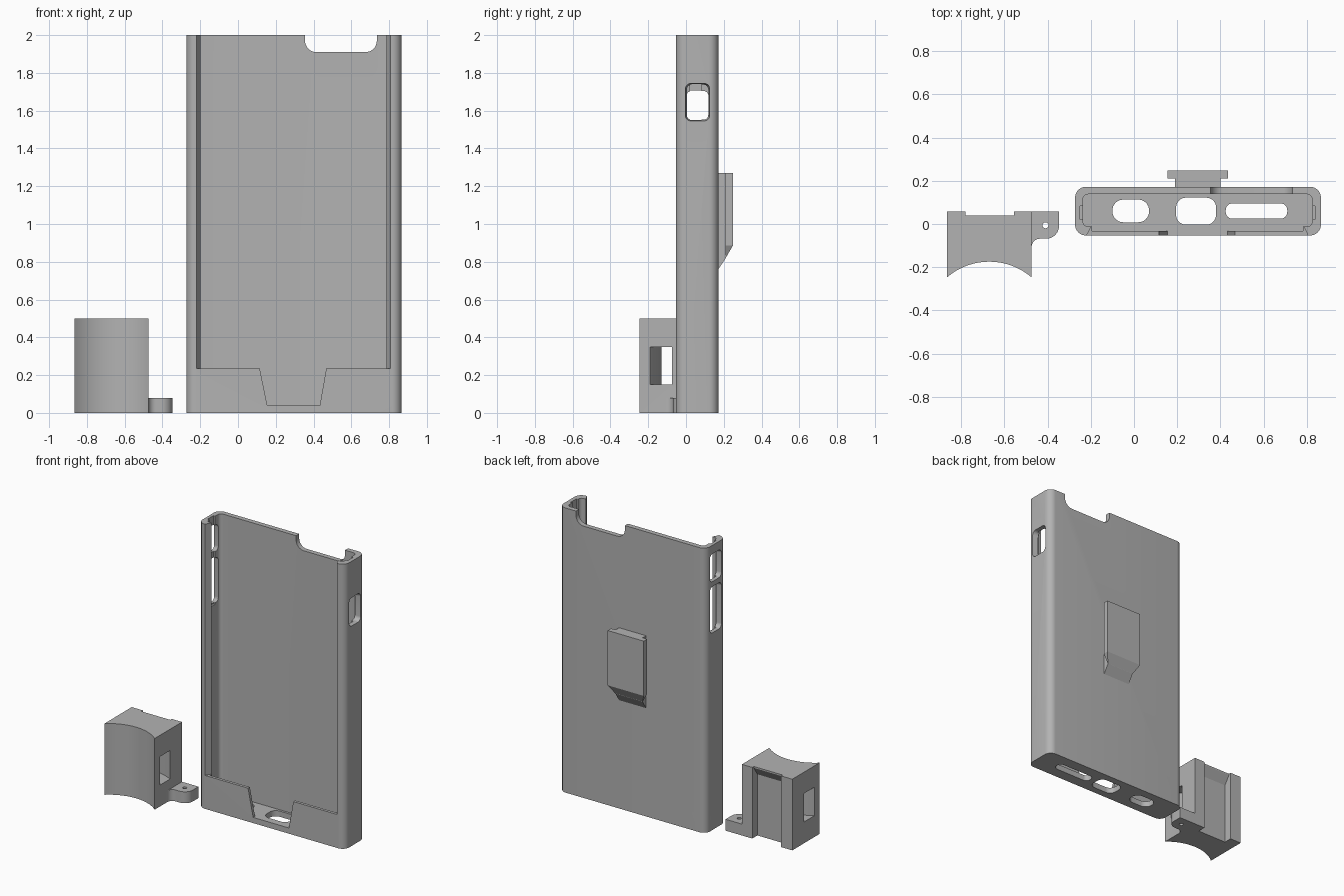
import bpy, bmesh
from math import sin, cos, pi, asin
from mathutils import Vector

cube = bpy.data.objects.get("Cube")
if cube:
    bpy.data.objects.remove(cube, do_unlink=True)

gray = bpy.data.materials.new("matte gray")
gray.use_nodes = True
gray.diffuse_color = (0.45, 0.45, 0.45, 1)
gray.node_tree.nodes["Principled BSDF"].inputs["Base Color"].default_value = gray.diffuse_color


def finish(name, bm):
    bmesh.ops.recalc_face_normals(bm, faces=bm.faces)
    mesh = bpy.data.meshes.new(name)
    bm.to_mesh(mesh)
    bm.free()
    mesh.materials.append(gray)
    ob = bpy.data.objects.new(name, mesh)
    bpy.context.collection.objects.link(ob)
    return ob


def prism(name, axis, lo, hi, outline, far=None):
    """Solid between an outline at lo and another (or the same) at hi."""
    def place(p, t):
        a, b = p
        return {"x": (t, a, b), "y": (a, t, b), "z": (a, b, t)}[axis]
    bm = bmesh.new()
    r0 = [bm.verts.new(place(p, lo)) for p in outline]
    r1 = [bm.verts.new(place(p, hi)) for p in (far or outline)]
    bm.faces.new(r0)
    bm.faces.new(r1)
    n = len(r0)
    for i in range(n):
        j = (i + 1) % n
        bm.faces.new((r0[i], r0[j], r1[j], r1[i]))
    return finish(name, bm)


def arc(cx, cy, r, a0, a1, n=8):
    return [(cx + r * cos(a0 + (a1 - a0) * i / n),
             cy + r * sin(a0 + (a1 - a0) * i / n)) for i in range(n + 1)]


def rect(a0, a1, b0, b1, r=0, n=8):
    """Rectangle outline with optional rounded corners."""
    if not r:
        return [(a0, b0), (a1, b0), (a1, b1), (a0, b1)]
    pts = []
    for k, (a, b) in enumerate([(a1 - r, b1 - r), (a0 + r, b1 - r),
                                (a0 + r, b0 + r), (a1 - r, b0 + r)]):
        pts += arc(a, b, r, k * pi / 2, (k + 1) * pi / 2, n)
    return pts


def active(ob):
    bpy.ops.object.select_all(action="DESELECT")
    ob.select_set(True)
    bpy.context.view_layer.objects.active = ob


def combine(ob, tool, operation="DIFFERENCE"):
    active(ob)
    mod = ob.modifiers.new("cut", "BOOLEAN")
    mod.operation, mod.solver, mod.object = operation, "EXACT", tool
    bpy.ops.object.modifier_apply(modifier=mod.name)
    bpy.data.objects.remove(tool, do_unlink=True)


def smooth(ob):
    active(ob)
    bpy.ops.object.shade_smooth_by_angle(angle=0.5)


# Case shell with an open top
L, R, F, B = -0.273, 0.866, -0.053, 0.172
case = prism("case_shell", "z", 0, 2, rect(L, R, F, B, 0.05))
combine(case, prism("cavity", "z", 0.04, 2.1, rect(-0.237, 0.826, -0.012, 0.138, 0.025)))
combine(case, prism("front_pocket", "z", 0.04, 2.1, rect(-0.194, 0.784, -0.033, 0.01)))

# Front opening with bevelled sides, and the trapezoid notch beneath it
combine(case, prism("opening", "y", F - 0.01, -0.005,
                    rect(-0.225, 0.811, 0.235, 2.1), rect(-0.194, 0.784, 0.235, 2.1)))
combine(case, prism("notch", "y", F - 0.01, -0.02,
                    [(0.155, 0.04), (0.433, 0.04), (0.47, 0.25), (0.112, 0.25)]))

# Rounded cutout at the top of the back wall
combine(case, prism("lens_cutout", "y", 0.1, 0.2, rect(0.355, 0.735, 1.91, 2.2, 0.06)))

# Grooves inside the side walls
combine(case, prism("groove_right", "z", 1.38, 2.1, rect(-0.25, -0.2, 0.02, 0.083)))
combine(case, prism("groove_left", "z", 1.54, 2.1, rect(0.78, 0.839, 0.02, 0.083)))

# Flared button holes in the sides
for outer, inner, z0, z1 in [(R + 0.002, 0.8, 1.545, 1.745),
                             (L - 0.002, -0.2, 1.745, 1.94),
                             (L - 0.002, -0.2, 1.385, 1.71)]:
    combine(case, prism("button_hole", "x", outer, inner,
                        rect(-0.004, 0.126, z0, z1, 0.03),
                        rect(0.009, 0.113, z0 + 0.012, z1 - 0.012, 0.022)))

# Port holes through the floor
for x0, x1, y0, y1, r in [(-0.1, 0.07, 0.008, 0.113, 0.05),
                          (0.195, 0.38, -0.003, 0.122, 0.045),
                          (0.425, 0.71, 0.025, 0.095, 0.03)]:
    combine(case, prism("port_hole", "z", -0.1, 0.06, rect(x0, x1, y0, y1, r)))
smooth(case)

# Belt clip on the back: neck plus wider plate, both cut by the same slope
mid = 0.295
prism("clip_neck", "x", mid - 0.105, mid + 0.105,
      [(B - 0.004, 0.755), (0.212, 0.822), (0.212, 1.27), (B - 0.004, 1.27)])
bm = bmesh.new()
for half, y, z in [(0.105, 0.21, 0.82), (0.14, 0.21, 0.885), (0.14, 0.248, 0.885),
                   (0.105, 0.248, 0.885), (0.14, 0.21, 1.27), (0.14, 0.248, 1.27)]:
    for s in (-1, 1):
        bm.verts.new(Vector((mid + s * half, y, z)))
bmesh.ops.convex_hull(bm, input=bm.verts)
finish("clip_plate", bm)

# Mount block with a concave front
ml, mr, mf, mb = -0.866, -0.475, -0.247, 0.057
cx, half, rad = (ml + mr) / 2, (mr - ml) / 2, 0.30
cy = mf - (rad ** 2 - half ** 2) ** 0.5
swing = asin(half / rad)
block = prism("mount_block", "z", 0, 0.5,
              arc(cx, cy, rad, pi / 2 + swing, pi / 2 - swing, 24) + [(mr, mb), (ml, mb)])

# Strap slot curving through the block
slot = arc(cx, cy, 0.345, 0.2, pi - 0.2, 32) + arc(cx, cy, 0.445, pi - 0.2, 0.2, 32)
combine(block, prism("strap_slot", "z", 0.15, 0.35, slot))

# Back recess with a sloped overhang at its top
combine(block, prism("recess", "x", -0.78, -0.555,
                     [(0.1, -0.1), (0.0, -0.1), (0.0, 0.43), (0.04, 0.49),
                      (0.04, 0.6), (0.1, 0.6)]))

# Screw tab at the foot of the block
tab = prism("screw_tab", "z", 0, 0.08,
            [(mr - 0.02, mb), (-0.347, mb)]
            + arc(-0.407, -0.008, 0.06, 0, -pi / 2)
            + arc(-0.435, -0.108, 0.04, pi / 2, pi) + [(mr - 0.02, -0.108)])
combine(tab, prism("screw_hole", "z", -0.1, 0.2, arc(-0.41, -0.006, 0.014, 0, 2 * pi, 16)[:-1]))
combine(block, tab, "UNION")
smooth(block)
